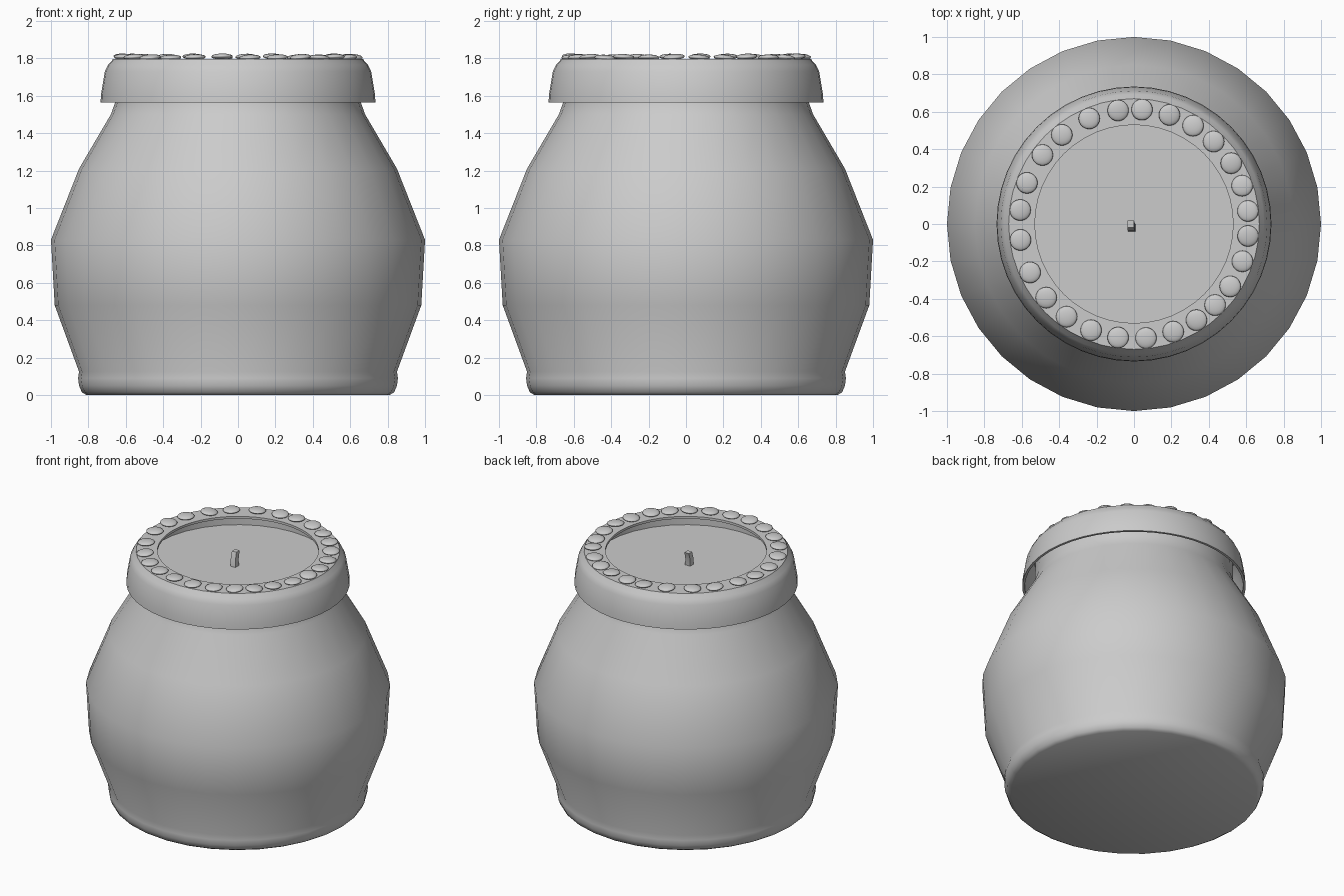
import bpy, bmesh, math, random
from mathutils import Matrix, Vector

if "Cube" in bpy.data.objects:
    bpy.data.objects.remove(bpy.data.objects["Cube"])

random.seed(4)


def finish(name, bm, angle=40):
    bmesh.ops.remove_doubles(bm, verts=bm.verts, dist=1e-5)
    bmesh.ops.recalc_face_normals(bm, faces=bm.faces)
    me = bpy.data.meshes.new(name)
    bm.to_mesh(me)
    bm.free()
    ob = bpy.data.objects.new(name, me)
    bpy.context.collection.objects.link(ob)
    bpy.ops.object.select_all(action='DESELECT')
    ob.select_set(True)
    bpy.context.view_layer.objects.active = ob
    bpy.ops.object.shade_smooth_by_angle(angle=math.radians(angle))
    return ob


def lathe(name, profile, seg=32, closed=False, angle=40):
    """Revolve (radius, z) points around the z axis."""
    bm = bmesh.new()
    vs = [bm.verts.new((r, 0, z)) for r, z in profile]
    n = len(vs)
    edges = [bm.edges.new((vs[i], vs[(i + 1) % n])) for i in range(n if closed else n - 1)]
    bmesh.ops.spin(bm, geom=vs + edges, cent=(0, 0, 0), axis=(0, 0, 1),
                   angle=2 * math.pi, steps=seg, use_merge=True)
    return finish(name, bm, angle)


# jar: outer wall, rim, inner wall down to the wax
lathe("jar", [(0, 0), (0.81, 0), (0.835, 0.015), (0.85, 0.05), (0.855, 0.09),
              (0.85, 0.125), (0.98, 0.48), (1.0, 0.83), (0.85, 1.21),
              (0.68, 1.5), (0.655, 1.57), (0.65, 1.76), (0.63, 1.76), (0.63, 1.6)])

# ring lid with a hollow skirt
lathe("lid_ring", [(0.735, 1.565), (0.732, 1.61), (0.712, 1.73), (0.695, 1.765),
                   (0.675, 1.787), (0.67, 1.797), (0.53, 1.797), (0.53, 1.78),
                   (0.66, 1.775), (0.69, 1.73), (0.715, 1.61), (0.718, 1.565)],
      seg=48, closed=True, angle=35)

# wax surface
lathe("wax", [(0, 1.69), (0.632, 1.69), (0.632, 1.6), (0, 1.6)])

# bent square wick
bm = bmesh.new()
rings = []
for x, y, z, h in [(-0.012, -0.022, 1.68, .02), (-0.014, -0.018, 1.74, .019), (-0.018, 0.0, 1.79, .018)]:
    rings.append([bm.verts.new((x + sx * h, y + sy * h, z))
                  for sx, sy in ((-1, -1), (1, -1), (1, 1), (-1, 1))])
for a, b in zip(rings, rings[1:]):
    for i in range(4):
        bm.faces.new((a[i], a[(i + 1) % 4], b[(i + 1) % 4], b[i]))
bm.faces.new(rings[-1])
bm.faces.new(rings[0][::-1])
finish("wick", bm, 30)

# flattened beads around the lid, slightly tilted
bm = bmesh.new()
angles = [6.5, 19.5, 32, 46, 59, 72, 86, 98, 113, 129, 143, 159, 173, 188, 205,
          220, 234, 248, 262, 276, 290, 303, 315, 327, 341, 354]
for deg in angles:
    a = math.radians(deg)
    pos = Vector((0.613 * math.cos(a), 0.613 * math.sin(a), 1.806 + random.uniform(-.003, .004)))
    tilt = (Matrix.Rotation(random.uniform(-.08, .08), 4, 'X')
            @ Matrix.Rotation(random.uniform(-.08, .08), 4, 'Y'))
    bmesh.ops.create_uvsphere(bm, u_segments=20, v_segments=10, radius=1,
                              matrix=Matrix.Translation(pos) @ tilt
                              @ Matrix.Diagonal((0.057, 0.057, 0.016, 1)))
finish("lid_beads", bm, 60)
